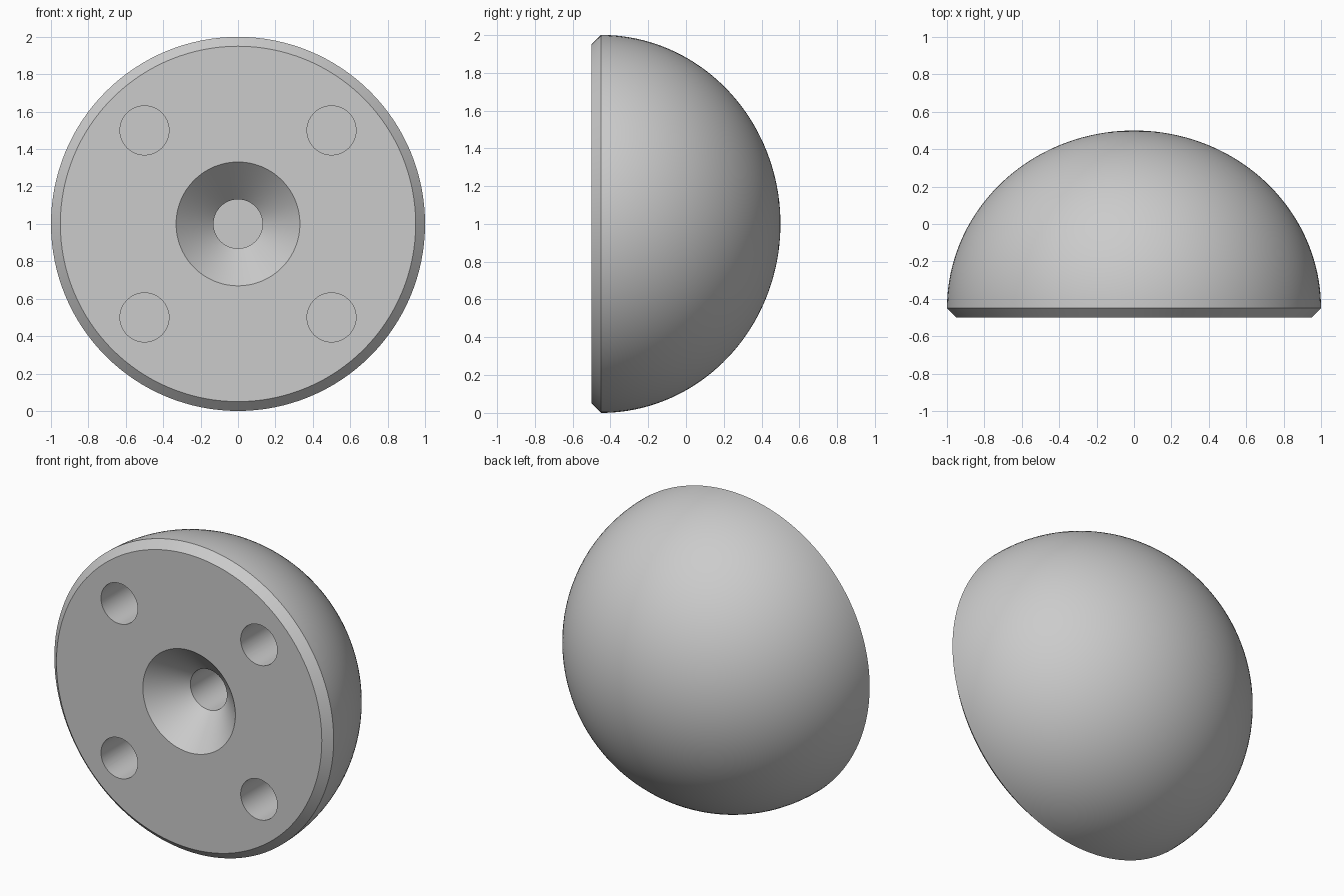
import bpy, bmesh, math
from mathutils import Vector, Matrix

cube = bpy.data.objects.get("Cube")
if cube:
    bpy.data.objects.remove(cube, do_unlink=True)

SEGMENTS = 128
FRONT, RIM, BACK = -0.5, -0.45, 0.5     # y of face, rim edge and dome apex
HOLE_RADIUS = 0.131
HOLE_DEPTH = 0.42
AXIS_Z = 1.0

grey = bpy.data.materials.new("light grey")
grey.use_nodes = True
grey.diffuse_color = (0.6, 0.6, 0.6, 1)
grey.node_tree.nodes["Principled BSDF"].inputs["Base Color"].default_value = (0.6, 0.6, 0.6, 1)


def add_object(name, bm):
    bmesh.ops.recalc_face_normals(bm, faces=bm.faces)
    mesh = bpy.data.meshes.new(name)
    bm.to_mesh(mesh)
    bm.free()
    mesh.materials.append(grey)
    obj = bpy.data.objects.new(name, mesh)
    bpy.context.collection.objects.link(obj)
    return obj


def revolve(name, profile):
    """Spin a (radius, y) profile round the front-to-back axis."""
    bm = bmesh.new()
    verts = [bm.verts.new((r, y, AXIS_Z)) for r, y in profile]
    edges = [bm.edges.new(pair) for pair in zip(verts, verts[1:])]
    bmesh.ops.spin(bm, geom=verts + edges, cent=(0, 0, AXIS_Z), axis=(0, 1, 0),
                   angle=math.tau, steps=SEGMENTS, use_duplicate=False)
    bmesh.ops.remove_doubles(bm, verts=bm.verts, dist=1e-5)
    return add_object(name, bm)


# Domed body: centre bore, countersink, flat face, chamfer, elliptical dome
profile = [(0, FRONT + 0.6), (HOLE_RADIUS, FRONT + 0.6), (HOLE_RADIUS, FRONT + 0.2),
           (0.331, FRONT), (0.95, FRONT)]
steps = 40
for i in range(steps):
    a = math.pi / 2 * i / steps
    profile.append((math.cos(a), RIM + (BACK - RIM) * math.sin(a)))
profile.append((0, BACK))
body = revolve("domed_body", profile)

# Four blind holes in the flat face
bm = bmesh.new()
for x in (-0.5, 0.5):
    for z in (-0.5, 0.5):
        place = Matrix.Translation(Vector((x, FRONT, AXIS_Z + z))) @ Matrix.Rotation(math.pi / 2, 4, 'X')
        bmesh.ops.create_cone(bm, cap_ends=True, segments=64, radius1=HOLE_RADIUS,
                              radius2=HOLE_RADIUS, depth=HOLE_DEPTH * 2, matrix=place)
cutter = add_object("hole_cutter", bm)
cutter.hide_render = True

cut = body.modifiers.new("holes", 'BOOLEAN')
cut.operation = 'DIFFERENCE'
cut.solver = 'EXACT'
cut.object = cutter

bpy.ops.object.select_all(action='DESELECT')
body.select_set(True)
bpy.context.view_layer.objects.active = body
bpy.ops.object.modifier_apply(modifier=cut.name)
bpy.data.objects.remove(cutter, do_unlink=True)
bpy.ops.object.shade_smooth_by_angle(angle=math.radians(30))
